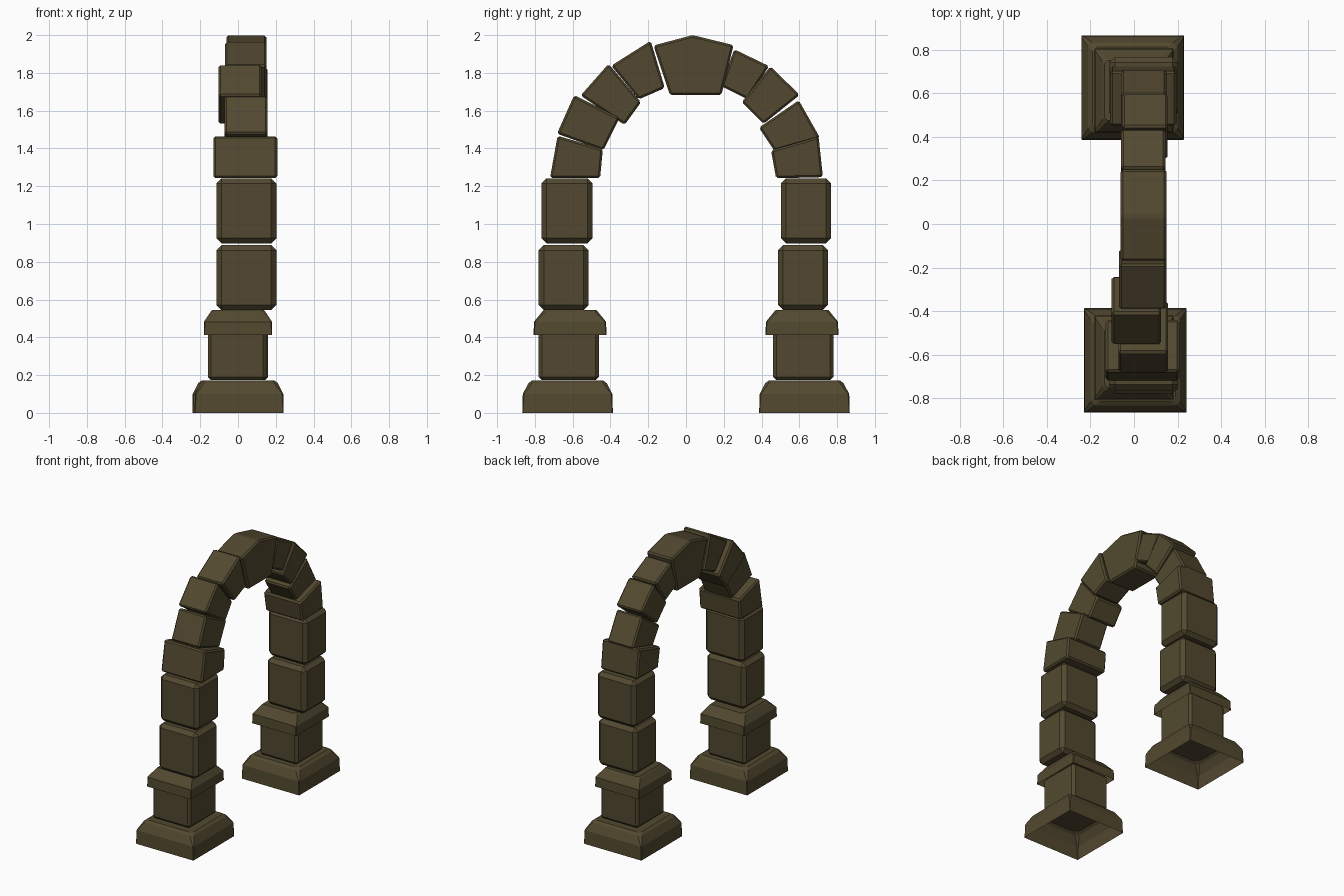
import bpy, bmesh

if "Cube" in bpy.data.objects:
    bpy.data.objects.remove(bpy.data.objects["Cube"])

stone_mat = bpy.data.materials.new("olive brown stone")
stone_mat.diffuse_color = (0.085, 0.066, 0.029, 1)
stone_mat.use_nodes = True
stone_mat.node_tree.nodes["Principled BSDF"].inputs["Base Color"].default_value = stone_mat.diffuse_color


def finish(bm, name):
    bmesh.ops.recalc_face_normals(bm, faces=bm.faces)
    me = bpy.data.meshes.new(name)
    bm.to_mesh(me)
    bm.free()
    me.materials.append(stone_mat)
    ob = bpy.data.objects.new(name, me)
    bpy.context.collection.objects.link(ob)
    return ob


def stone(name, profile, x0, x1, bevel):
    """Prism with a (y, z) outline, extruded along x, edges chamfered."""
    bm = bmesh.new()
    a = [bm.verts.new((x0, y, z)) for y, z in profile]
    b = [bm.verts.new((x1, y, z)) for y, z in profile]
    n = len(profile)
    bm.faces.new(a)
    bm.faces.new(b[::-1])
    for i in range(n):
        bm.faces.new((a[i], b[i], b[(i + 1) % n], a[(i + 1) % n]))
    bmesh.ops.recalc_face_normals(bm, faces=bm.faces)
    bmesh.ops.bevel(bm, geom=bm.edges[:], offset=bevel, segments=1,
                    profile=0.5, affect='EDGES')
    return finish(bm, name)


def block(name, y0, y1, z0, z1, x0, x1, bevel):
    return stone(name, [(y0, z0), (y1, z0), (y1, z1), (y0, z1)], x0, x1, bevel)


def moulding(name, cx, cy, rings):
    """Open-bottomed stepped slab; rings are (z, half x, half y, corner cut)."""
    bm = bmesh.new()
    loops = []
    for z, hx, hy, c in rings:
        pts = [(hx, hy - c), (hx - c, hy), (c - hx, hy), (-hx, hy - c),
               (-hx, c - hy), (c - hx, -hy), (hx - c, -hy), (hx, c - hy)]
        loops.append([bm.verts.new((cx + x, cy + y, z)) for x, y in pts])
    for lo, hi in zip(loops, loops[1:]):
        for i in range(8):
            j = (i + 1) % 8
            bm.faces.new((lo[i], lo[j], hi[j], hi[i]))
    bm.faces.new(loops[-1])
    return finish(bm, name)


# Pedestals: the far one is the near one turned half round
for s, side in ((1, "near"), (-1, "far")):
    moulding(side + "_base", 0.006 * s, -0.627 * s,
             [(0, .236, .24, .003), (.10, .234, .237, .006),
              (.158, .205, .207, .02), (.172, .185, .187, .02)])
    ys = sorted((-0.78 * s, -0.46 * s))
    xs = sorted((-0.16 * s, 0.15 * s))
    block(side + "_pedestal", *ys, .173, .45, *xs, .018)
    moulding(side + "_capital", 0, -0.614 * s,
             [(.413, .181, .193, .003), (.482, .18, .191, .006),
              (.535, .145, .148, .015), (.545, .135, .138, .015)])

# Column shafts
for side, lower, upper in (("near", (-.78, -.515), (-.765, -.495)),
                           ("far", (.487, .752), (.502, .768))):
    block(side + "_lower_shaft", *lower, .545, .888, -.115, .203, .027)
    block(side + "_upper_shaft", *upper, .898, 1.242, -.115, .203, .027)

# Arch stones, from the near springing over the keystone to the far one
arch = [
    ("near_springer", -.13, .208, [(-.72, 1.243), (-.68, 1.467), (-.44, 1.397), (-.455, 1.243)]),
    ("near_haunch", -.072, .157, [(-.683, 1.478), (-.592, 1.682), (-.352, 1.562), (-.437, 1.39)]),
    ("near_upper_haunch", -.103, .125, [(-.558, 1.68), (-.41, 1.848), (-.238, 1.645), (-.325, 1.525)]),
    ("near_crown_stone", -.068, .15, [(-.396, 1.838), (-.187, 1.97), (-.112, 1.72), (-.25, 1.66)]),
    ("keystone", -.062, .15, [(-.172, 1.945), (.035, 2.0), (.252, 1.947), (.187, 1.682), (-.085, 1.682)]),
    ("far_crown_stone", -.06, .145, [(.255, 1.925), (.44, 1.836), (.325, 1.66), (.187, 1.73)]),
    ("far_upper_haunch", -.055, .155, [(.447, 1.835), (.602, 1.683), (.41, 1.53), (.295, 1.645)]),
    ("far_haunch", -.06, .15, [(.597, 1.655), (.71, 1.455), (.468, 1.387), (.386, 1.51)]),
    ("far_springer", -.11, .195, [(.702, 1.463), (.725, 1.248), (.477, 1.242), (.45, 1.39)]),
]
for name, x0, x1, prof in arch:
    stone(name, prof, x0, x1, .011)
